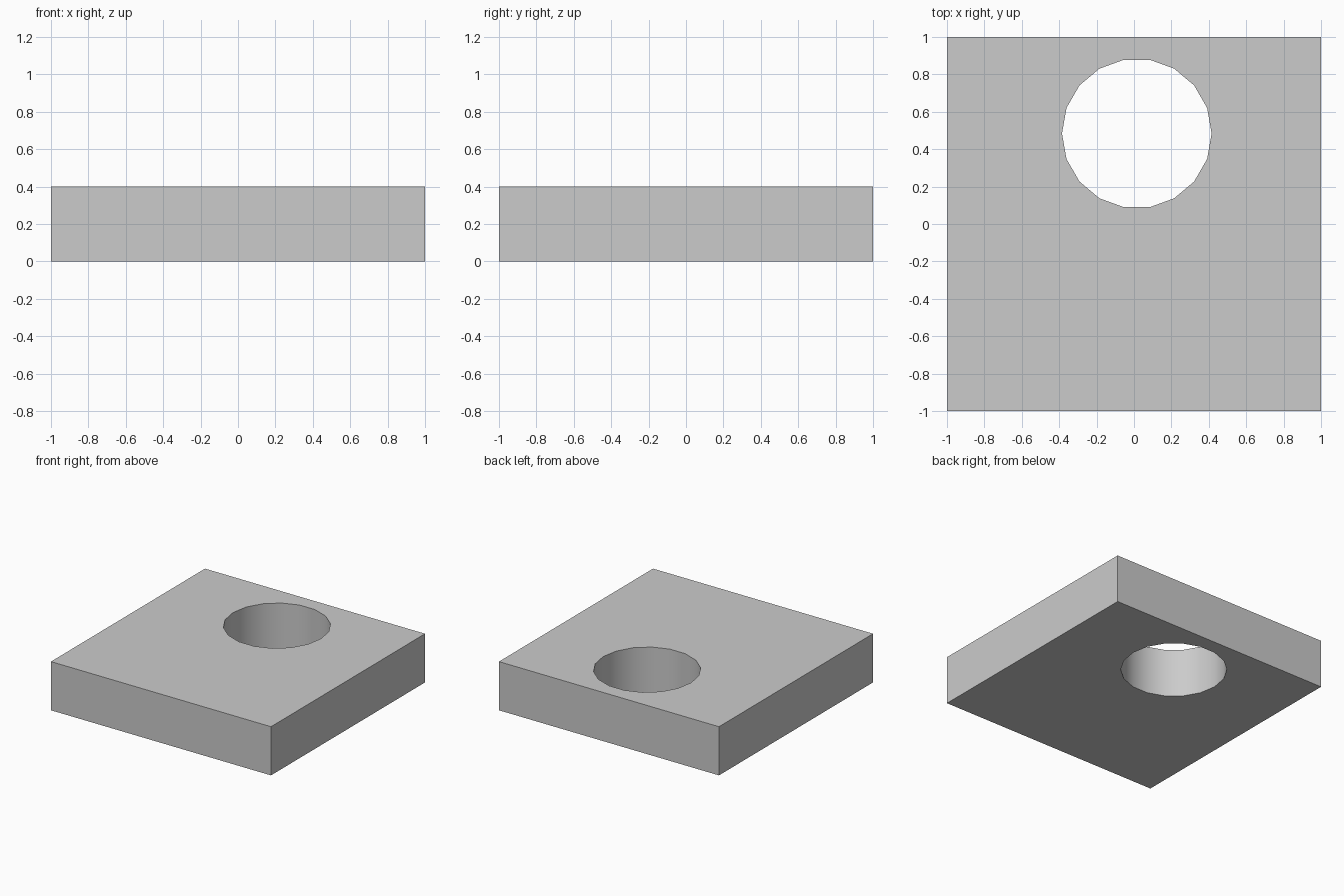
import bpy

if "Cube" in bpy.data.objects:
    bpy.data.objects.remove(bpy.data.objects["Cube"])

# Square slab
bpy.ops.mesh.primitive_cube_add(size=1, location=(0, 0, 0.2))
slab = bpy.context.object
slab.name = "slab"
slab.scale = (2, 2, 0.4)
bpy.ops.object.transform_apply(location=True, rotation=False, scale=True)

# 18-sided cutter, first corner pointing along +x
bpy.ops.mesh.primitive_cylinder_add(vertices=18, radius=0.4, depth=1,
                                    location=(0.015, 0.484, 0.2),
                                    rotation=(0, 0, 1.5707963))
cutter = bpy.context.object
cutter.name = "hole_cutter"
cutter.hide_render = True

# Through hole
cut = slab.modifiers.new("hole", 'BOOLEAN')
cut.operation = 'DIFFERENCE'
cut.solver = 'EXACT'
cut.object = cutter
bpy.ops.object.select_all(action='DESELECT')
slab.select_set(True)
bpy.context.view_layer.objects.active = slab
bpy.ops.object.modifier_apply(modifier=cut.name)
bpy.data.objects.remove(cutter)

# Smooth hole wall, sharp edges elsewhere
bpy.ops.object.shade_smooth_by_angle(angle=0.5236)
